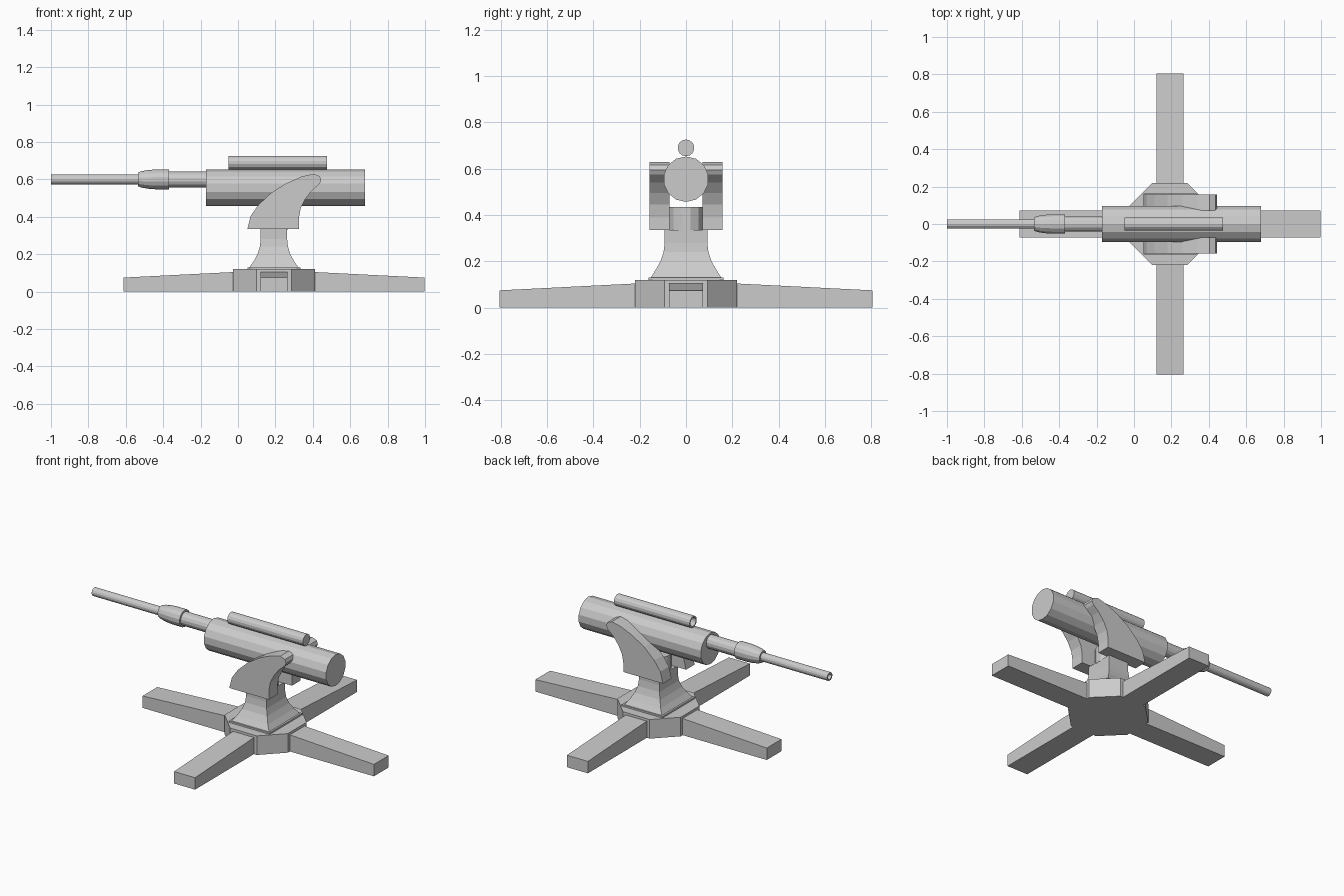
import bpy, bmesh
from math import cos, sin, pi, radians
from mathutils import Matrix

if "Cube" in bpy.data.objects:
    bpy.data.objects.remove(bpy.data.objects["Cube"])

CX = 0.192  # pivot axis of the mount


def finish(name, bm):
    bmesh.ops.recalc_face_normals(bm, faces=bm.faces)
    me = bpy.data.meshes.new(name)
    bm.to_mesh(me)
    bm.free()
    ob = bpy.data.objects.new(name, me)
    bpy.context.collection.objects.link(ob)
    return ob


def loft(name, rings):
    """Skin a list of equal-length point rings and cap both ends."""
    bm = bmesh.new()
    vs = [[bm.verts.new(p) for p in ring] for ring in rings]
    n = len(rings[0])
    for a, b in zip(vs, vs[1:]):
        for i in range(n):
            j = (i + 1) % n
            bm.faces.new((a[i], a[j], b[j], b[i]))
    bm.faces.new(vs[0])
    bm.faces.new(vs[-1])
    return finish(name, bm)


def tube(name, profile, z, sides):
    """Turned part along x; profile is (x, radius)."""
    ang = [2 * pi * (i + 0.5) / sides for i in range(sides)]
    return loft(name, [[(x, r * cos(a), z + r * sin(a)) for a in ang]
                       for x, r in profile])


def rect(hx, hy, z):
    return [(CX + sx * hx, sy * hy, z)
            for sx, sy in ((-1, -1), (1, -1), (1, 1), (-1, 1))]


# Octagonal hub
A, B = 0.22, 0.093
octagon = [(A, -B), (A, B), (B, A), (-B, A), (-A, B), (-A, -B), (-B, -A), (B, -A)]
loft("base_hub", [[(CX + x, y, z) for x, y in octagon] for z in (0, 0.12)])

# Four tapering legs
for i in range(4):
    leg = loft("base_leg", [[(x, -0.073, 0), (x, 0.073, 0), (x, 0.073, h), (x, -0.073, h)]
                            for x, h in ((0.15, 0.108), (0.805, 0.075))])
    leg.data.transform(Matrix.Translation((CX, 0, 0)) @ Matrix.Rotation(radians(90 * i), 4, 'Z'))

# Flared pedestal with its foot plate
loft("pedestal", [rect(*r) for r in (
    (0.142, 0.162, 0.11), (0.142, 0.162, 0.13), (0.131, 0.153, 0.13),
    (0.108, 0.132, 0.162), (0.088, 0.110, 0.20), (0.075, 0.097, 0.24),
    (0.071, 0.092, 0.28), (0.071, 0.092, 0.335))])

# Swivel block between the arms
loft("swivel_block", [[(CX + 0.075 * cos(a), 0.075 * sin(a), z)
                       for a in [2 * pi * (i + 0.5) / 12 for i in range(12)]]
                      for z in (0.33, 0.435)])

# Curved cradle arms, one each side
arm = [(0.05, 0.335), (0.325, 0.335), (0.325, 0.39), (0.335, 0.445), (0.36, 0.495),
       (0.395, 0.54), (0.435, 0.575), (0.445, 0.595), (0.437, 0.617), (0.405, 0.63),
       (0.34, 0.615), (0.26, 0.58), (0.18, 0.53), (0.11, 0.465), (0.068, 0.405)]
for side, s in (("left", -1), ("right", 1)):
    loft("cradle_arm_" + side, [[(x, s * y, z) for x, z in arm] for y in (0.072, 0.158)])

# Gun body, barrel and upper cylinder
tube("gun_body", [(-0.17, 0.098), (0.68, 0.098)], 0.555, 14)
tube("barrel_sleeve", [(-0.38, 0.042), (-0.15, 0.042)], 0.599, 14)
tube("barrel_collar", [(-0.535, 0.036), (-0.515, 0.044), (-0.48, 0.050), (-0.44, 0.053),
                       (-0.37, 0.053)], 0.60, 14)
tube("barrel", [(-0.90, 0.017), (-1.0, 0.017), (-1.0, 0.026), (-0.5, 0.026)], 0.60, 14)
tube("recoil_cylinder", [(0.0, 0.027), (-0.05, 0.027), (-0.05, 0.036), (0.476, 0.036)],
     0.69, 14)
